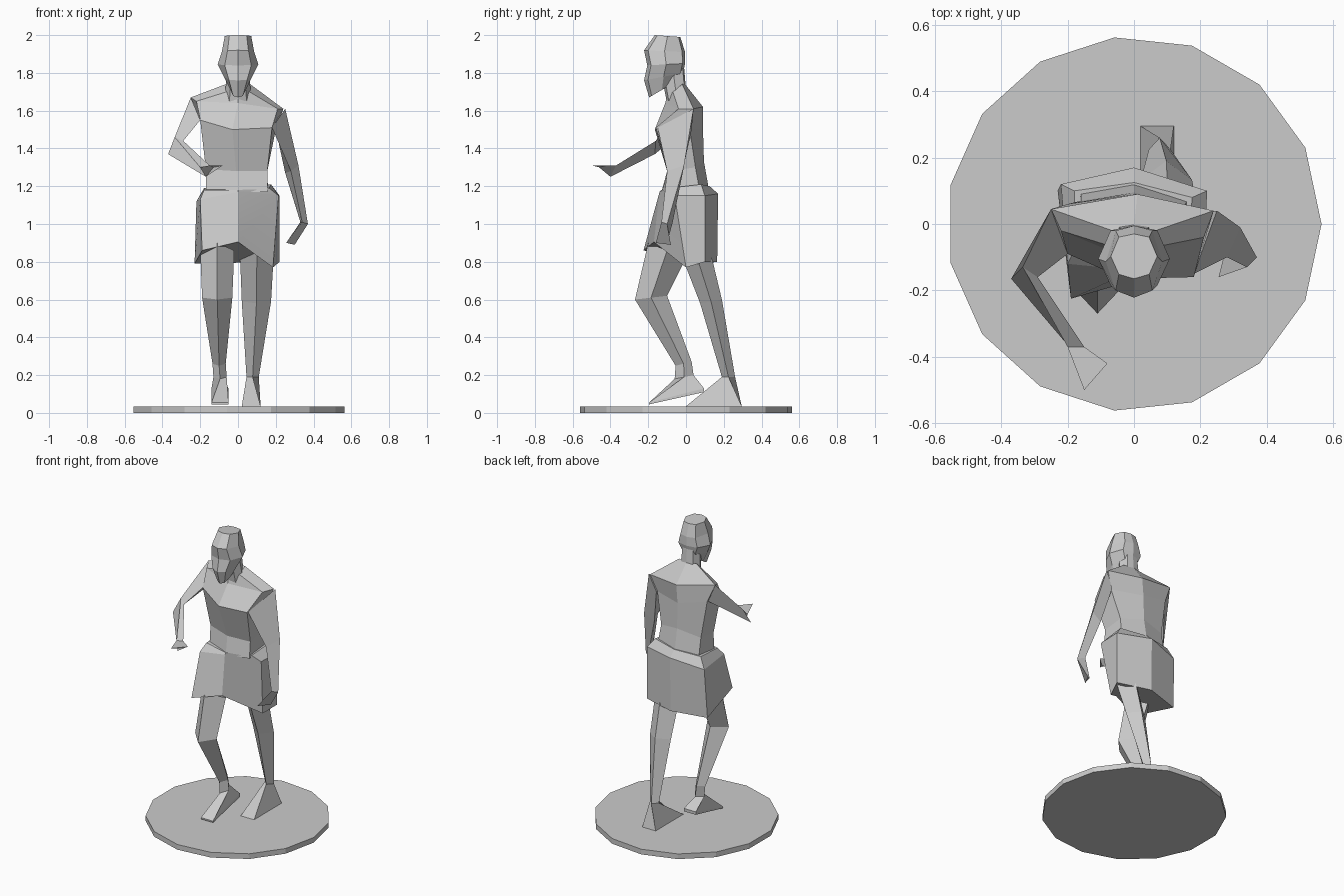
import bpy
import bmesh

cube = bpy.data.objects.get("Cube")
if cube:
    bpy.data.objects.remove(cube, do_unlink=True)

GREY = (0.6, 0.6, 0.6, 1.0)
stone = bpy.data.materials.new("plain grey")
stone.use_nodes = True
stone.diffuse_color = GREY
stone.node_tree.nodes["Principled BSDF"].inputs["Base Color"].default_value = GREY


def loft(name, rings, smooth_angle=None):
    """Skin a stack of equal-sized rings and close both ends."""
    bm = bmesh.new()
    loops = [[bm.verts.new(point) for point in ring] for ring in rings]
    for lower, upper in zip(loops, loops[1:]):
        count = len(lower)
        for i in range(count):
            j = (i + 1) % count
            bm.faces.new((lower[i], lower[j], upper[j], upper[i]))
    bm.faces.new(list(reversed(loops[0])))
    bm.faces.new(loops[-1])
    bmesh.ops.recalc_face_normals(bm, faces=bm.faces[:])
    mesh = bpy.data.meshes.new(name)
    bm.to_mesh(mesh)
    bm.free()
    mesh.materials.append(stone)
    obj = bpy.data.objects.new(name, mesh)
    bpy.context.collection.objects.link(obj)
    if smooth_angle:
        bpy.ops.object.select_all(action="DESELECT")
        obj.select_set(True)
        bpy.context.view_layer.objects.active = obj
        bpy.ops.object.shade_smooth_by_angle(angle=smooth_angle)
    return obj


def diamond(inner, outer, front, back, z_front, z_back):
    """Four-sided limb section: front, outer, back and inner corners."""
    x, y, z = (inner + outer) / 2, (front + back) / 2, (z_front + z_back) / 2
    return [(x, front, z_front), (outer, y, z), (x, back, z_back), (inner, y, z)]


def sole(inner, outer, toe, heel, z_toe, z_heel):
    """Four-sided sole that continues a diamond section."""
    return [(outer, toe, z_toe), (outer, heel, z_heel),
            (inner, heel, z_heel), (inner, toe, z_toe)]


def head_ring(front, back, width, z_front, z_back):
    """Symmetric eight-sided section, tilted from front to back."""
    depth = back - front
    half = [(0, 0), (0.65, 0.1), (1, 0.5), (0.65, 0.93), (0, 1)]
    outline = half + [(-x, t) for x, t in reversed(half[1:-1])]
    return [(x * width, front + t * depth, z_front + t * (z_back - z_front))
            for x, t in outline]


# Base disc
bpy.ops.mesh.primitive_cylinder_add(vertices=15, radius=0.565, depth=0.035,
                                    location=(0, 0, 0.0175),
                                    rotation=(0, 0, -1.5708))
base = bpy.context.object
base.name = "base_disc"
base.data.materials.append(stone)

# Head and neck
loft("head", [
    head_ring(-0.195, -0.06, 0.04, 1.67, 1.75),
    head_ring(-0.222, -0.015, 0.075, 1.76, 1.8),
    head_ring(-0.205, -0.005, 0.108, 1.84, 1.85),
    head_ring(-0.222, -0.005, 0.085, 1.92, 1.91),
    head_ring(-0.165, -0.03, 0.07, 2.0, 1.99),
])
loft("neck", [
    head_ring(-0.1, 0.0, 0.07, 1.64, 1.71),
    head_ring(-0.12, -0.01, 0.06, 1.74, 1.83),
])

# Torso: front middle, front left, back left, back middle, back right, front right
loft("torso", [
    [(0, -.13, 1.17), (.155, -.1, 1.17), (.16, .07, 1.19),
     (0, .12, 1.19), (-.16, .09, 1.19), (-.17, -.06, 1.17)],
    [(-.01, -.1, 1.28), (.155, -.09, 1.28), (.15, .05, 1.3),
     (0, .095, 1.33), (-.16, .07, 1.3), (-.17, -.05, 1.29)],
    [(-.03, -.165, 1.5), (.18, -.16, 1.51), (.2, .02, 1.5),
     (0, .09, 1.5), (-.2, .06, 1.55), (-.2, -.09, 1.55)],
    [(0, -.11, 1.64), (.21, -.04, 1.61), (.24, .04, 1.61),
     (.01, .09, 1.62), (-.25, .045, 1.67), (-.22, -.02, 1.65)],
    [(0, -.1, 1.68), (.06, -.07, 1.7), (.065, -.02, 1.74),
     (0, -.005, 1.74), (-.065, -.02, 1.74), (-.06, -.07, 1.7)],
])

# Shorts, same corner order as the torso
loft("shorts", [
    [(0, -.17, .905), (.185, 0, .77), (.22, .1, .8),
     (0, .165, .8), (-.23, .1, .79), (-.19, -.225, .86)],
    [(0, -.14, 1.17), (.215, -.06, 1.15), (.22, .1, 1.15),
     (0, .17, 1.16), (-.22, .12, 1.12), (-.2, -.12, 1.13)],
    [(0, -.13, 1.18), (.165, -.09, 1.19), (.175, .08, 1.21),
     (0, .125, 1.2), (-.18, .1, 1.19), (-.18, -.08, 1.18)],
], smooth_angle=0.4)

# Straight leg on the left
loft("left_leg", [
    diamond(.01, .19, -.03, .13, .85, .85),
    diamond(.02, .175, .075, .19, .58, .6),
    diamond(.045, .11, .19, .26, .19, .19),
])
loft("left_foot", [
    diamond(.045, .11, .19, .26, .19, .19),
    sole(.02, .12, 0, .295, .035, .035),
])

# Bent leg on the right with the heel lifted
loft("right_leg", [
    diamond(-.02, -.2, -.2, .0, .9, .82),
    diamond(-.03, -.19, -.27, -.1, .6, .62),
    diamond(-.065, -.135, -.055, .03, .25, .27),
])
loft("right_foot", [
    diamond(-.065, -.135, -.055, .03, .25, .27),
    diamond(-.06, -.13, -.06, .04, .18, .2),
    sole(-.05, -.14, -.195, .095, .055, .13),
    sole(-.05, -.14, -.195, .095, .045, .11),
])

# Arms, three-sided from shoulder through elbow and wrist to fingers
loft("right_arm", [
    [(-.25, .045, 1.67), (-.2, .05, 1.55), (-.2, -.09, 1.55)],
    [(-.335, -.13, 1.46), (-.37, -.165, 1.37), (-.29, -.16, 1.44)],
    [(-.2, -.37, 1.3), (-.17, -.4, 1.25), (-.15, -.37, 1.31)],
    [(-.15, -.5, 1.31), (-.13, -.46, 1.3), (-.08, -.42, 1.31)],
])
loft("left_arm", [
    [(.25, .04, 1.61), (.2, .03, 1.5), (.18, -.15, 1.51)],
    [(.32, -.01, 1.31), (.25, -.02, 1.27), (.28, -.1, 1.28)],
    [(.37, -.1, 1.0), (.33, -.07, 1.01), (.34, -.13, 1.01)],
    [(.3, -.08, .89), (.27, -.1, .9), (.255, -.16, .9)],
])
